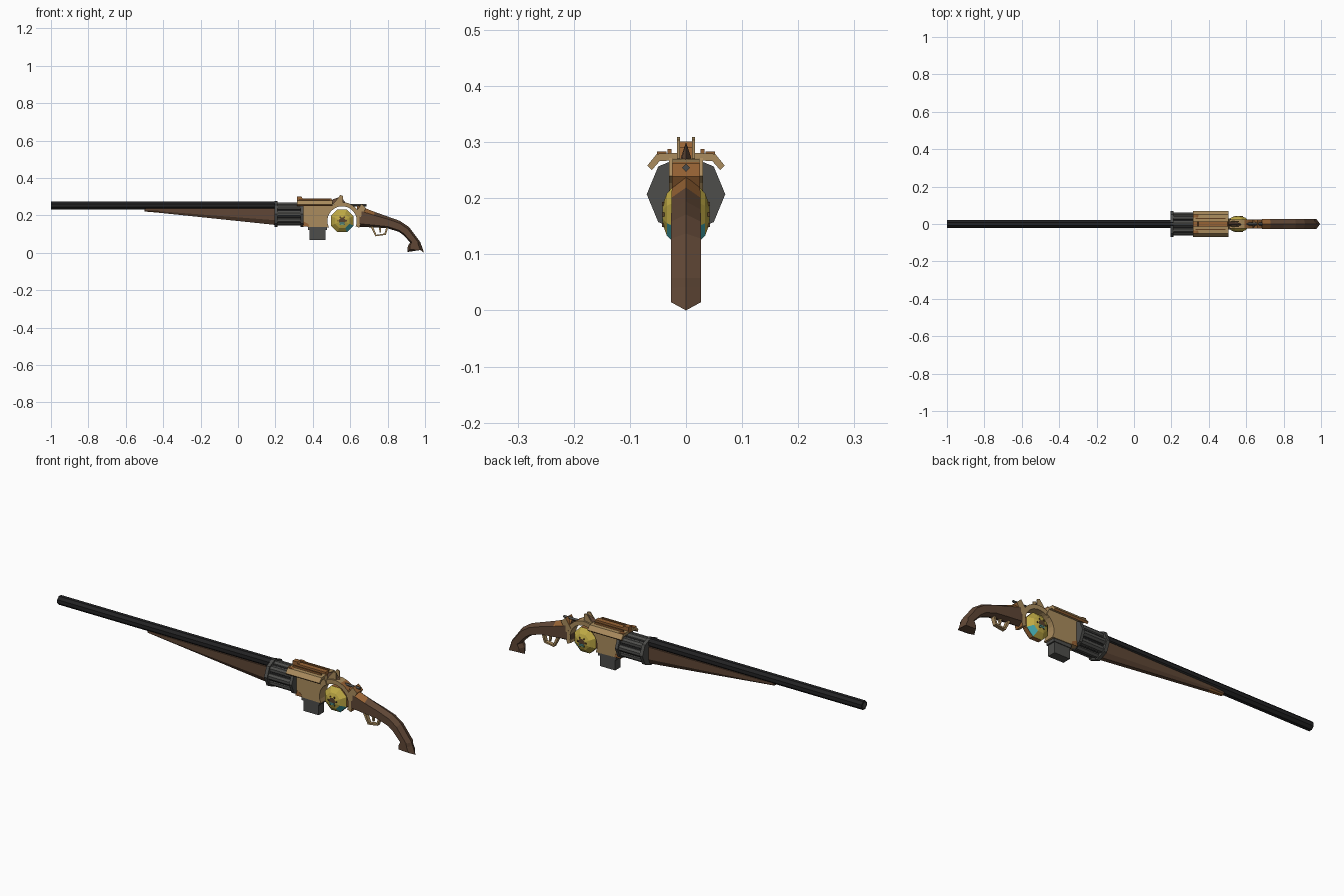
import bpy, bmesh, math
from mathutils import Vector

if "Cube" in bpy.data.objects:
    bpy.data.objects.remove(bpy.data.objects["Cube"])


def material(name, rgb):
    m = bpy.data.materials.new(name)
    m.diffuse_color = (*rgb, 1)
    m.use_nodes = True
    m.node_tree.nodes["Principled BSDF"].inputs["Base Color"].default_value = m.diffuse_color
    return m


WOOD = material("dark wood", (0.115, 0.062, 0.036))
TAN = material("aged brass", (0.40, 0.26, 0.11))
RUST = material("rust orange", (0.31, 0.125, 0.035))
BLACK = material("black steel", (0.016, 0.016, 0.017))
GREY = material("grey steel", (0.075, 0.075, 0.07))
YELLOW = material("yellow enamel", (0.52, 0.40, 0.06))
TEAL = material("teal glow", (0.06, 0.42, 0.45))
BROWN = material("gear brown", (0.10, 0.055, 0.025))


def finish(name, bm, *mats, rule=None):
    bmesh.ops.recalc_face_normals(bm, faces=bm.faces)
    if rule:
        for f in bm.faces:
            f.material_index = rule(f.calc_center_median(), f.normal)
    me = bpy.data.meshes.new(name)
    bm.to_mesh(me)
    bm.free()
    for m in mats:
        me.materials.append(m)
    ob = bpy.data.objects.new(name, me)
    bpy.context.collection.objects.link(ob)
    return ob


def loft(name, rings, *mats, rule=None):
    """Skin equal-sized closed rings and cap both ends."""
    bm = bmesh.new()
    vs = [[bm.verts.new(p) for p in r] for r in rings]
    n = len(vs[0])
    for a, b in zip(vs, vs[1:]):
        for i in range(n):
            bm.faces.new((a[i], a[(i + 1) % n], b[(i + 1) % n], b[i]))
    bm.faces.new(vs[0])
    bm.faces.new(vs[-1])
    return finish(name, bm, *mats, rule=rule)


def plate(name, pts, y0, y1, *mats, rule=None):
    """Side profile in x,z extruded across y."""
    return loft(name, [[(x, y, z) for x, z in pts] for y in (y0, y1)], *mats, rule=rule)


def box(name, x0, x1, y0, y1, z0, z1, mat):
    return plate(name, [(x0, z0), (x1, z0), (x1, z1), (x0, z1)], y0, y1, mat)


def rod(name, x0, x1, y, z, r, n, mat, turn=0.0):
    ang = [turn + math.tau * i / n for i in range(n)]
    return loft(name, [[(x, y + r * math.cos(a), z + r * math.sin(a)) for a in ang]
                       for x in (x0, x1)], mat)


def arc(cx, cz, r, a0, a1, n):
    ang = [math.radians(a0 + (a1 - a0) * i / n) for i in range(n + 1)]
    return [(cx + r * math.cos(a), cz + r * math.sin(a)) for a in ang]


GX, GZ = 0.557, 0.171   # globe centre

# Barrel and dark bore
rod("barrel", -1.0, 0.21, 0, 0.253, 0.023, 8, BLACK, math.pi / 8)
rod("muzzle_bore", -1.001, -0.999, 0, 0.253, 0.013, 8, GREY, math.pi / 8)

# Tapered fore-end under the barrel
loft("fore_end", [[(x, -w, 0.236), (x, -w, b + c), (x, -w * .5, b), (x, w * .5, b),
                   (x, w, b + c), (x, w, 0.236)]
                  for x, w, b, c in ((-0.5, .012, .221, .004), (-0.42, .017, .214, .008),
                                     (0.2, .022, .149, .025))],
     WOOD, RUST, rule=lambda c, n: 1 if c.x < -0.45 and n.z < -0.5 else 0)

# Revolving drum: end discs, core and chambers
rod("drum_front_disc", 0.195, 0.212, 0, 0.207, 0.070, 8, GREY)
rod("drum_rear_disc", 0.335, 0.35, 0, 0.207, 0.070, 8, GREY)
rod("drum_core", 0.205, 0.34, 0, 0.207, 0.050, 16, BLACK)
for i in range(8):
    a = math.tau * i / 8
    rod(f"drum_chamber_{i}", 0.21, 0.337, 0.046 * math.cos(a), 0.207 + 0.046 * math.sin(a),
        0.017, 8, GREY, a + math.pi / 8)

# Receiver with a hollow rear edge around the globe
plate("receiver", [(0.345, 0.14), (0.345, 0.272), (0.505, 0.272)]
      + arc(GX, GZ, 0.079, 120, 206, 6), -0.03, 0.03, TAN, RUST,
      rule=lambda c, n: 1 if n.z > 0.5 else 0)
for s in (-1, 1):
    plate("receiver_stain", [(0.345, 0.14), (0.38, 0.14), (0.375, 0.155), (0.345, 0.17)],
          s * 0.029, s * 0.031, RUST)

# Magazine
box("magazine", 0.382, 0.468, -0.022, 0.022, 0.068, 0.145, GREY)
box("magazine_collar", 0.375, 0.475, -0.026, 0.026, 0.122, 0.142, GREY)

# Wing covers on top of the receiver, drooping at the outer edge
for s in (-1, 1):
    sec = [(0.012, .268), (0.012, .281), (0.052, .279), (0.069, .258),
           (0.061, .250), (0.047, .266)]
    loft("wing_cover", [[(x, s * y, z) for y, z in sec] for x in (0.315, 0.505)],
         TAN, RUST, rule=lambda c, n: 1 if abs(c.y) > 0.062 and n.z < 0 else 0)
    box("wing_ridge", 0.33, 0.49, s * 0.026, s * 0.033, 0.278, 0.288, RUST)
    plate("wing_tip_stain", [(0.315, .279), (0.345, .279), (0.335, .283), (0.315, .283)],
          s * 0.035, s * 0.052, RUST)
plate("top_rib", [(0.315, 0.27), (0.315, 0.301), (0.34, 0.301), (0.345, 0.291),
                  (0.5, 0.291), (0.505, 0.27)], -0.013, 0.013, RUST)

# Arched frame over the globe
plate("globe_arch", arc(GX, GZ, 0.100, 135, -22, 12) + arc(GX, GZ, 0.078, -22, 135, 12),
      -0.024, 0.024, TAN, RUST,
      rule=lambda c, n: 1 if c.x > 0.60 and n.x > 0.25 and abs(n.y) < .5 else 0)

# Rear sight prongs and hammer
for y in (-0.0135, 0.0135):
    plate("sight_prong", [(0.51, 0.262), (0.547, 0.309), (0.562, 0.304), (0.562, 0.262)],
          y - 0.0025, y + 0.0025, TAN)
loft("hammer", [[(x, -w, .26), (x, w, .26), (x, 0, z)] for x, w, z in
                ((0.505, .010, .285), (0.55, .013, .300), (0.575, .010, .268))], WOOD)
rod("hammer_rod", 0.57, 0.686, 0, 0.254, 0.007, 4, GREY)

# Faceted globe: eight-sided lens, with coloured panels
bm = bmesh.new()
ang = [math.tau * (i + .5) / 8 for i in range(8)]
levels = [(-.042, .018), (-.034, .041), (-.012, .066), (.012, .066), (.034, .041), (.042, .018)]
rows = [[bm.verts.new((GX + r * math.cos(a), y, GZ + r * math.sin(a))) for a in ang]
        for y, r in levels]
for a, b in zip(rows, rows[1:]):
    for i in range(8):
        bm.faces.new((a[i], a[(i + 1) % 8], b[(i + 1) % 8], b[i]))
bm.faces.new(rows[0])
bm.faces.new(rows[-1])


def globe_rule(c, n):
    if abs(c.y) < 0.01:
        return 2                                    # rim
    if abs(c.y) > 0.041:
        return 3                                    # hub
    if abs(c.y) < 0.03 and c.z < GZ - 0.03 and c.x > GX + 0.02:
        return 1
    return 0


finish("globe", bm, YELLOW, TEAL, RUST, BROWN, rule=globe_rule)
for s in (-1, 1):
    for k in range(6):                              # gear teeth round the hub
        a = math.tau * k / 6
        cx, cz = GX + .022 * math.cos(a), GZ + .022 * math.sin(a)
        plate("gear_tooth", arc(cx, cz, 0.005, 45, 315, 3), s * .038, s * .0425, BROWN)
    for k in range(2):                              # glowing slits
        z = GZ - .012 - .007 * k
        box("globe_slit", GX - .013, GX + .013, s * .039, s * .0428, z, z + .0035, TEAL)

# Stock and pistol grip: ridge along the back, flat sides
stations = [((.636, .258), (.632, .142), .022), ((.66, .246), (.66, .138), .025),
            ((.73, .219), (.72, .136), .026), ((.80, .194), (.80, .131), .026),
            ((.865, .171), (.86, .112), .027), ((.915, .137), (.882, .096), .027),
            ((.974, .058), (.921, .056), .027), ((.980, .042), (.908, .036), .027),
            ((.995, .0), (.905, .004), .027)]
rings = []
for k, (t, b, w) in enumerate(stations):
    t, b = Vector(t), Vector(b)
    hi, lo = t.lerp(b, .22), t.lerp(b, .85)
    up = .014 if k == len(stations) - 1 else 0
    rings.append([(t.x, 0, t.y), (hi.x, w, hi.y + up), (lo.x, w, lo.y + up), (b.x, 0, b.y),
                  (lo.x, -w, lo.y + up), (hi.x, -w, hi.y + up)])
loft("stock", rings, WOOD, RUST,
     rule=lambda c, n: 1 if c.x < 0.72 and n.z > 0.5 else 0)
plate("stock_collar", [(.628, .215), (.66, .262), (.685, .239), (.655, .19)],
      -.025, .025, TAN, RUST, rule=lambda c, n: 1 if abs(n.y) < .5 else 0)

# Trigger guard and trigger
guard = [(.708, .14), (.735, .088), (.79, .096), (.803, .136)]
inner = [(.793, .136), (.783, .103), (.740, .096), (.722, .14)]
plate("trigger_guard", guard + inner, -.010, .010, TAN)
plate("trigger", [(.752, .14), (.758, .108), (.764, .108), (.766, .14)], -.005, .005, TAN)
